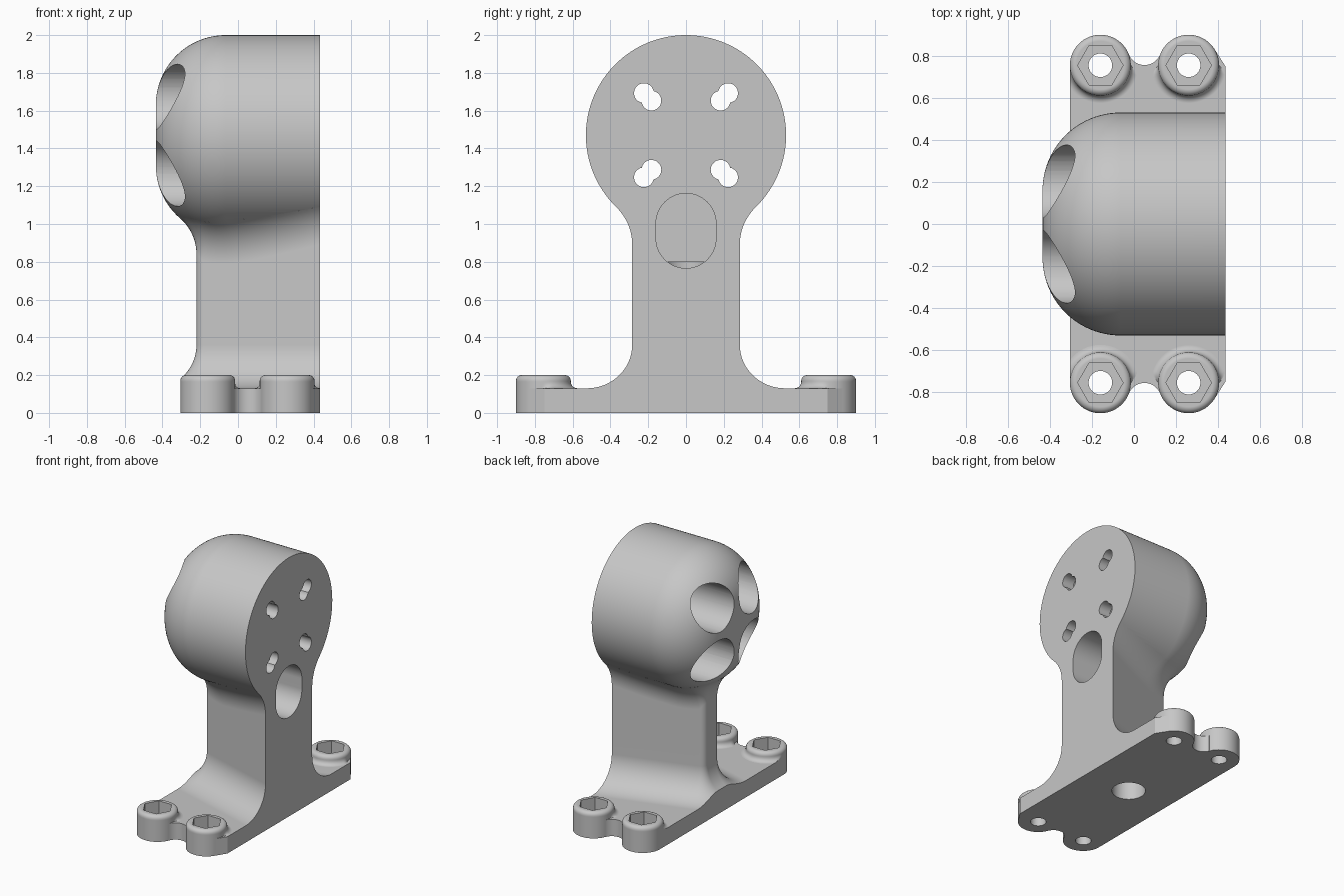
import bpy, bmesh, math
from mathutils import Vector, Matrix
from math import sin, cos, pi, radians, hypot

if "Cube" in bpy.data.objects:
    bpy.data.objects.remove(bpy.data.objects["Cube"])

BACK, FRONT = 0.435, -0.305      # flat mounting side, plate edge
OVER = 0.5                       # overshoot, trimmed flush at the end
HEAD_Z, HEAD_R, DOME_R, DOME_X = 1.47, 0.53, 0.37, -0.065
BOLTS = [(x, s * 0.755) for x in (-0.16, 0.26) for s in (1, -1)]
SIGNS = [(a, b) for a in (1, -1) for b in (1, -1)]


def make(name, bm):
    bmesh.ops.remove_doubles(bm, verts=bm.verts, dist=1e-5)
    bmesh.ops.recalc_face_normals(bm, faces=bm.faces)
    mesh = bpy.data.meshes.new(name)
    bm.to_mesh(mesh)
    bm.free()
    obj = bpy.data.objects.new(name, mesh)
    bpy.context.scene.collection.objects.link(obj)
    return obj


def prism(name, outline, z0, z1):
    bm = bmesh.new()
    face = bm.faces.new([bm.verts.new((x, y, z0)) for x, y in outline])
    top = bmesh.ops.extrude_face_region(bm, geom=[face])["geom"]
    bmesh.ops.translate(bm, vec=(0, 0, z1 - z0),
                        verts=[v for v in top if isinstance(v, bmesh.types.BMVert)])
    return make(name, bm)


def arc(cx, cy, r, a0, a1, n):
    return [(cx + r * cos(radians(a0 + (a1 - a0) * i / n)),
             cy + r * sin(radians(a0 + (a1 - a0) * i / n))) for i in range(n + 1)]


def disc(cx, cy, r, n=48):
    return arc(cx, cy, r, 0, 360, n)[:-1]


def along_x(obj):
    # maps local (x, y, z) to world (z, x, y)
    obj.data.transform(Matrix(((0, 0, 1, 0), (1, 0, 0, 0), (0, 1, 0, 0), (0, 0, 0, 1))))
    return obj


def box(name, lo, hi):
    return prism(name, [(lo[0], lo[1]), (hi[0], lo[1]), (hi[0], hi[1]), (lo[0], hi[1])],
                 lo[2], hi[2])


def combine(target, other, mode):
    mod = target.modifiers.new("join", "BOOLEAN")
    mod.operation, mod.object, mod.solver = mode, other, "EXACT"
    bpy.context.view_layer.update()
    evaluated = target.evaluated_get(bpy.context.evaluated_depsgraph_get())
    result = bpy.data.meshes.new_from_object(evaluated)
    target.modifiers.clear()
    target.data = result
    bpy.data.objects.remove(other)


def lathe(name, profile, steps):
    # profile of (radius, z) spun around z
    bm = bmesh.new()
    rings = [[bm.verts.new((r * cos(2 * pi * i / steps), r * sin(2 * pi * i / steps), z))
              for i in range(steps)] for r, z in profile]
    for a, b in zip(rings, rings[1:]):
        for i in range(steps):
            j = (i + 1) % steps
            bm.faces.new((a[i], a[j], b[j], b[i]))
    bm.faces.new(rings[0])
    bm.faces.new(rings[-1])
    return make(name, bm)


# Base plate with a rounded notch between each pair of bosses
half = [(OVER, 0.648), (0.38, 0.836), (0.26, 0.8)]
half += arc(0.05, 0.836, 0.08, -21, -159, 16) + [(-0.16, 0.8), (FRONT, 0.755)]
body = prism("mounting_bracket", half + [(x, -y) for x, y in reversed(half)], -0.05, 0.13)


# Bolt bosses with rounded rims and a small fillet that fades out towards the plate end
def boss(cx, cy):
    r, f = 0.145, 0.035
    skirt = [(r + f - f * sin(t), 0.13 + f - f * cos(t))
             for t in (pi / 2 * i / 6 for i in range(7))]
    rim = arc(r - 0.03, 0.17, 0.03, 0, 90, 6)
    obj = lathe("boss", [(r, -0.07), (r, 0.11), (r + f, 0.125)] + skirt + rim, 96)
    side = 1 if cy > 0 else -1
    for v in obj.data.vertices:
        radius = hypot(v.co.x, v.co.y)
        if radius > r:
            inward = min(1, max(0, -4 * side * v.co.y / radius))
            scale = (r + (radius - r) * inward) / radius
            v.co.x *= scale
            v.co.y *= scale
        v.co.x = max(v.co.x + cx, FRONT)
        v.co.y += cy
    bm = bmesh.new()
    bm.from_mesh(obj.data)
    bpy.data.objects.remove(obj)
    return make("boss", bm)


# Round head with a domed end
dome = [(DOME_R * sin(t) + HEAD_R - DOME_R, DOME_X - DOME_R * cos(t))
        for t in (pi / 2 * i / 24 for i in range(25))]
head = along_x(lathe("head", dome + [(HEAD_R, OVER)], 128))
head.data.transform(Matrix.Translation((0, 0, HEAD_Z)))


def head_distance(p):
    a, b = DOME_X - p.x, hypot(p.y, p.z - HEAD_Z) - (HEAD_R - DOME_R)
    if a <= 0:
        return b - DOME_R
    return (a if b <= 0 else hypot(a, b)) - DOME_R


# Post: tapered section, cove at the foot, rolling-ball fillet under the head
def column(px, py, nx, ny):
    n, p = Vector((nx, ny, 0)), Vector((px, py, 0))
    foot, ball = 0.23, 0.25
    pts = [p + n * foot + Vector((0, 0, 0.05))]
    for i in range(17):
        t = pi / 2 * i / 16
        pts.append(p + n * foot * (1 - sin(t)) + Vector((0, 0, 0.36 - foot * cos(t))))
    lo, hi = 0.4, HEAD_Z
    for _ in range(40):
        mid = (lo + hi) / 2
        if head_distance(p + n * ball + Vector((0, 0, mid))) > ball:
            lo = mid
        else:
            hi = mid
    c = p + n * ball + Vector((0, 0, lo))
    e = 1e-4
    steps = [Vector((e, 0, 0)), Vector((0, e, 0)), Vector((0, 0, e))]
    grad = Vector([head_distance(c + s) - head_distance(c - s) for s in steps]).normalized()
    turn = (-n).rotation_difference(-grad)
    for i in range(13):
        q = turn.copy()
        q.angle = turn.angle * i / 12
        pts.append(c + q @ (-n * ball))
    return pts + [p + Vector((0, 0, 1.2))]


# Section runs along one tapered side, round the nose and back on the other side
corner, nose_x, nose_y, taper = 0.05, -0.17, 0.05, radians(16.8)
nx, ny = -sin(taper), cos(taper)
tx, ty = nose_x + corner * nx, nose_y + corner * ny
path = []
for i in range(20):
    run = (0.6 - tx) * (1 - i / 20)
    path.append((tx + run, ty + run * math.tan(taper), nx, ny))
for i in range(13):
    t = pi / 2 + taper + (pi / 2 - taper) * i / 12
    path.append((nose_x + corner * cos(t), nose_y + corner * sin(t), cos(t), sin(t)))
path += [(nose_x - corner, 0, -1, 0)] + [(x, -y, a, -b) for x, y, a, b in reversed(path)]
bm = bmesh.new()
cols = [[bm.verts.new(v) for v in column(*p)] for p in path]
for a, b in zip(cols, cols[1:]):
    for i in range(len(a) - 1):
        bm.faces.new((a[i], a[i + 1], b[i + 1], b[i]))
for i in range(len(cols[0]) - 1):
    bm.faces.new((cols[0][i], cols[0][i + 1], cols[-1][i + 1], cols[-1][i]))
bm.faces.new([c[0] for c in cols])
bm.faces.new([c[-1] for c in cols])
post = make("post", bm)
combine(post, box("foot_trim", (-1, -1, -0.2), (FRONT, 1, 0.4)), "DIFFERENCE")
combine(post, box("post_trim", (OVER, -1, -0.2), (1, 1, 2)), "DIFFERENCE")

for part in [post, head] + [boss(*b) for b in BOLTS]:
    combine(body, part, "UNION")

# Flush trims on the mounting side and the underside
cutters = [box("back_trim", (BACK, -1, -0.3), (0.7, 1, 2.2)),
           box("under_trim", (-1, -1.2, -0.3), (1, 1.2, 0))]
# Hex nut pockets and bolt holes
for x, y in BOLTS:
    cutters.append(prism("nut_pocket", disc(x, y, 0.108, 6), 0.1, 0.3))
    cutters.append(prism("bolt_hole", disc(x, y, 0.056), -0.1, 0.3))
# Deep bores in the dome, each ending in a double screw hole
for a, b in SIGNS:
    cutters.append(along_x(prism("bore", disc(a * 0.203, HEAD_Z + b * 0.203, 0.173, 64),
                                 -0.6, 0.335)))
    for d in (0.183, 0.223):
        cutters.append(along_x(prism("screw_hole", disc(a * d, HEAD_Z + b * d, 0.052),
                                     0.2, 0.6)))
# Cable slot in the flat side and the channel down through the base
slot = arc(0, 1.003, 0.159, 0, 180, 32) + arc(0, 0.925, 0.159, 180, 360, 32)
cutters.append(along_x(prism("cable_slot", slot, 0.08, 0.6)))
cutters.append(prism("cable_channel", disc(0.05, 0, 0.12), -0.1, 0.8))
for c in cutters:
    combine(body, c, "DIFFERENCE")

# Colour and shading
grey = bpy.data.materials.new("light_grey")
grey.use_nodes = True
grey.diffuse_color = (0.57, 0.57, 0.57, 1)
grey.node_tree.nodes["Principled BSDF"].inputs["Base Color"].default_value = grey.diffuse_color
body.data.materials.clear()
body.data.materials.append(grey)
bpy.ops.object.select_all(action="DESELECT")
body.select_set(True)
bpy.context.view_layer.objects.active = body
bpy.ops.object.shade_smooth_by_angle(angle=radians(30))
weighted = body.modifiers.new("even_shading", "WEIGHTED_NORMAL")
weighted.keep_sharp = True
